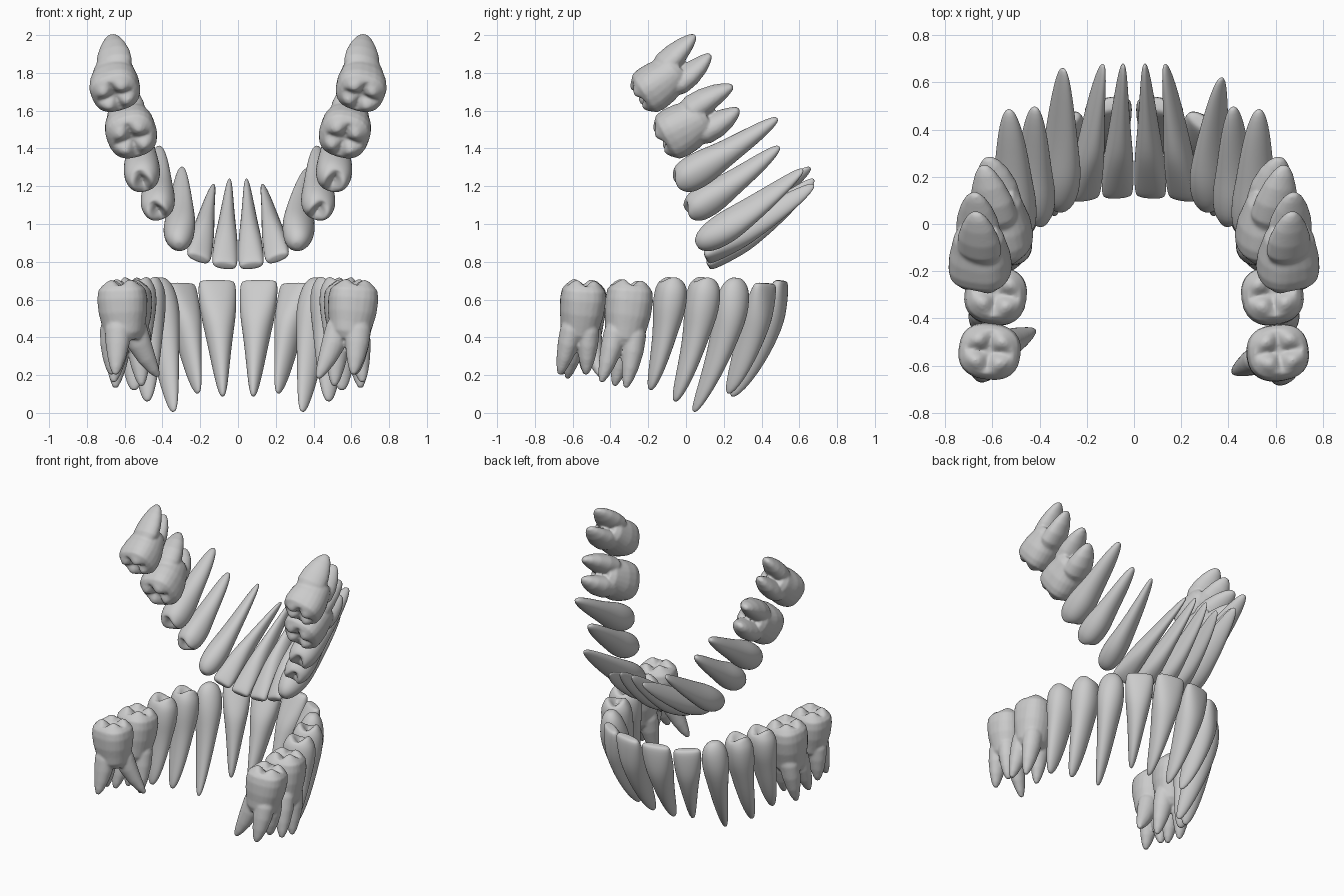
import bpy, bmesh, math
from mathutils import Vector as V

if "Cube" in bpy.data.objects:
    bpy.data.objects.remove(bpy.data.objects["Cube"])

N = 24
# Cross-section profiles: (position along tooth, width factor, depth factor)
PROFILE = {
    'incisor': [(0, .84, .28), (.02, .95, .42), (.08, 1, .58), (.2, .97, .82), (.32, .88, 1), (.42, .76, 1),
                (.55, .62, .93), (.75, .43, .74), (.9, .28, .5), (.98, .15, .24)],
    'canine': [(0, .3, .25), (.03, .66, .5), (.09, .92, .76), (.2, 1, .96), (.3, .94, 1), (.42, .78, .93),
               (.6, .6, .78), (.8, .42, .56), (.94, .25, .34), (.99, .13, .17)],
    'premolar': [(0, .76, .78), (.05, .94, .94), (.15, 1, 1), (.27, .96, .97), (.4, .78, .86),
                 (.6, .62, .74), (.8, .47, .56), (.93, .31, .36), (.99, .16, .18)],
    'molar': [(0, .78, .78), (.05, .94, .94), (.15, 1, 1), (.3, .97, .97), (.42, .88, .88),
              (.53, .82, .8), (.61, .62, .6)],
}
# name, crown centre, width, depth, root tips (from the midline backwards)
UPPER = [
    ('central_incisor', (.068, .105, .797), .137, .145, [(.045, .68, 1.24)]),
    ('lateral_incisor', (.2, .095, .835), .137, .145, [(.13, .68, 1.21)]),
    ('canine', (.312, .058, .885), .155, .19, [(.37, .62, 1.29)]),
    ('first_premolar', (.425, .03, 1.075), .17, .185, [(.42, .495, 1.41)]),
    ('second_premolar', (.507, -.03, 1.23), .185, .195, [(.53, .485, 1.56)]),
    ('first_molar', (.56, -.115, 1.45), .27, .27, [(.62, .28, 1.61), (.64, .25, 1.73)]),
    ('second_molar', (.65, -.235, 1.68), .24, .265, [(.675, .13, 1.9), (.67, .05, 2.0)]),
]
LOWER = [
    ('central_incisor', (.107, .48, .705), .205, .165, [(.08, .24, .085)]),
    ('lateral_incisor', (.288, .40, .69), .185, .165, [(.21, .22, .10)]),
    ('canine', (.41, .268, .715), .18, .19, [(.34, .04, .005)]),
    ('first_premolar', (.485, .10, .69), .18, .21, [(.48, -.06, .06)]),
    ('second_premolar', (.54, -.075, .69), .175, .225, [(.55, -.19, .12)]),
    ('first_molar', (.585, -.295, .675), .25, .265, [(.65, -.32, .13), (.66, -.45, .16), (.51, -.38, .14)]),
    ('second_molar', (.615, -.54, .675), .24, .265, [(.62, -.53, .2), (.61, -.67, .2), (.42, -.63, .18)]),
]
# Root tips that differ on the left side
LEFT_TIPS = {
    ('upper', 'canine'): [(.30, .66, 1.30)],
    ('lower', 'second_molar'): [(.67, -.53, .2), (.65, -.66, .2), (.42, -.45, .19)],
}


def bezier(a, c, b, t):
    return a*(1-t)**2 + c*2*t*(1-t) + b*t*t, ((c-a)*(1-t) + (b-c)*t).normalized()


def ring(bm, p, m, b, hw, hd, power, lift=None):
    verts = []
    for i in range(N):
        th = 2*math.pi*i/N
        c, s = math.cos(th), math.sin(th)
        q = p + m*hw*math.copysign(abs(c)**power, c) + b*hd*math.copysign(abs(s)**power, s)
        verts.append(bm.verts.new(q + lift(th) if lift else q))
    return verts


def skin(bm, rings, start, end):
    for r0, r1 in zip(rings, rings[1:]):
        for i in range(N):
            bm.faces.new((r0[i], r0[(i+1) % N], r1[(i+1) % N], r1[i]))
    for r, p in ((rings[0], start), (rings[-1], end)):
        v = bm.verts.new(p)
        for i in range(N):
            bm.faces.new((r[i], r[(i+1) % N], v))


def frame(T, tangent, outward):
    m = (tangent - T*tangent.dot(T)).normalized()
    b = T.cross(m)
    return m, (b if b.dot(outward) > 0 else -b)


def make_tooth(jaw, name, C, w, d, tips, tangent, outward, normal, side):
    kind = name.split('_')[-1]
    bm = bmesh.new()
    tip = sum(tips, V())/len(tips)
    L = (tip - C).length
    ctrl = C + (normal*.6 + (tip-C).normalized()*.4)*L*.5
    power = {'molar': .75, 'premolar': .9, 'canine': 1, 'incisor': .85}[kind]

    # Biting surface: inner rings raised into cusps around a central groove
    rings, start = [], C
    T = bezier(C, ctrl, tip, 0)[1]
    m, b = frame(T, tangent, outward)
    _, fw, fd = PROFILE[kind][0]
    if kind in ('molar', 'premolar'):
        H = .032
        k = 2 if kind == 'molar' else 1

        def lifted(amount, base):
            return lambda th: -T*H*(amount*(1.2*abs(math.sin(k*th)) - .2) + base)
        start = C + T*H*.6
        for f, amount, base in ((.22, .35, -.5), (.45, .8, -.15), (.66, 1, 0), (.86, .7, 0)):
            rings.append(ring(bm, C, m, b, w/2*fw*f, d/2*fd*f, .9, lifted(amount, base)))

    # Crown and root body along a curved spine
    for t, fw, fd in PROFILE[kind]:
        p, T = bezier(C, ctrl, tip, t)
        m, b = frame(T, tangent, outward)
        if kind == 'incisor':
            p = p + b*d*.15*max(0, 1 - t/.4)
        rings.append(ring(bm, p, m, b, w/2*fw, d/2*fd, power + (1-power)*min(1, t*1.5)))
    if kind == 'incisor':
        start = sum((v.co for v in rings[0]), V())/N
    end = tip if kind != 'molar' else bezier(C, ctrl, tip, .59)[0]
    skin(bm, rings, start, end)

    # Separate molar roots
    if kind == 'molar':
        p, T = bezier(C, ctrl, tip, .36)
        for e in tips:
            off = e - tip
            off = (off - T*off.dot(T)).normalized()
            s = p + off*w*.22
            c = s + T*L*.32 + off*w*.08
            rr = []
            wide, deep = (.27, .37) if len(tips) == 2 else (.25, .26)
            for t, f in ((0, .8), (.2, 1), (.45, .92), (.7, .7), (.88, .45), (.98, .22)):
                q, T2 = bezier(s, c, e, t)
                m, b = frame(T2, tangent, outward)
                rr.append(ring(bm, q, m, b, w*wide*f, d*deep*f, 1))
            skin(bm, rr, s, e)

    bmesh.ops.recalc_face_normals(bm, faces=bm.faces)
    for f in bm.faces:
        f.smooth = True
    full = f'{jaw}_{side}_{name}'
    me = bpy.data.meshes.new(full)
    bm.to_mesh(me)
    bm.free()
    ob = bpy.data.objects.new(full, me)
    bpy.context.collection.objects.link(ob)
    if kind == 'molar':
        mod = ob.modifiers.new('fuse_roots', 'REMESH')
        mod.mode = 'VOXEL'
        mod.voxel_size = .008
        mod.use_smooth_shade = True
        mod = ob.modifiers.new('soften', 'SMOOTH')
        mod.factor, mod.iterations = .5, 4
    else:
        ob.modifiers.new('round', 'SUBSURF').levels = 1


# Both arches, each side mirrored across x
for jaw, teeth, centre, normal in (
        ('upper', UPPER, V((0, -.1, 1.5)), V((0, .88, .47))),
        ('lower', LOWER, V((0, -.4, .7)), V((0, 0, -1)))):
    for sx, side in ((1, 'right'), (-1, 'left')):
        def flip(p):
            return V((p[0]*sx, p[1], p[2]))
        pts = [flip(t[1]) for t in teeth]
        for i, (name, C, w, d, tips) in enumerate(teeth):
            if side == 'left':
                tips = LEFT_TIPS.get((jaw, name), tips)
            prev = pts[i-1] if i else V((-pts[0].x, pts[0].y, pts[0].z))
            nxt = pts[min(i+1, len(pts)-1)]
            make_tooth(jaw, name, pts[i], w, d, [flip(t) for t in tips],
                       (nxt - prev).normalized(), pts[i] - centre, normal, side)
